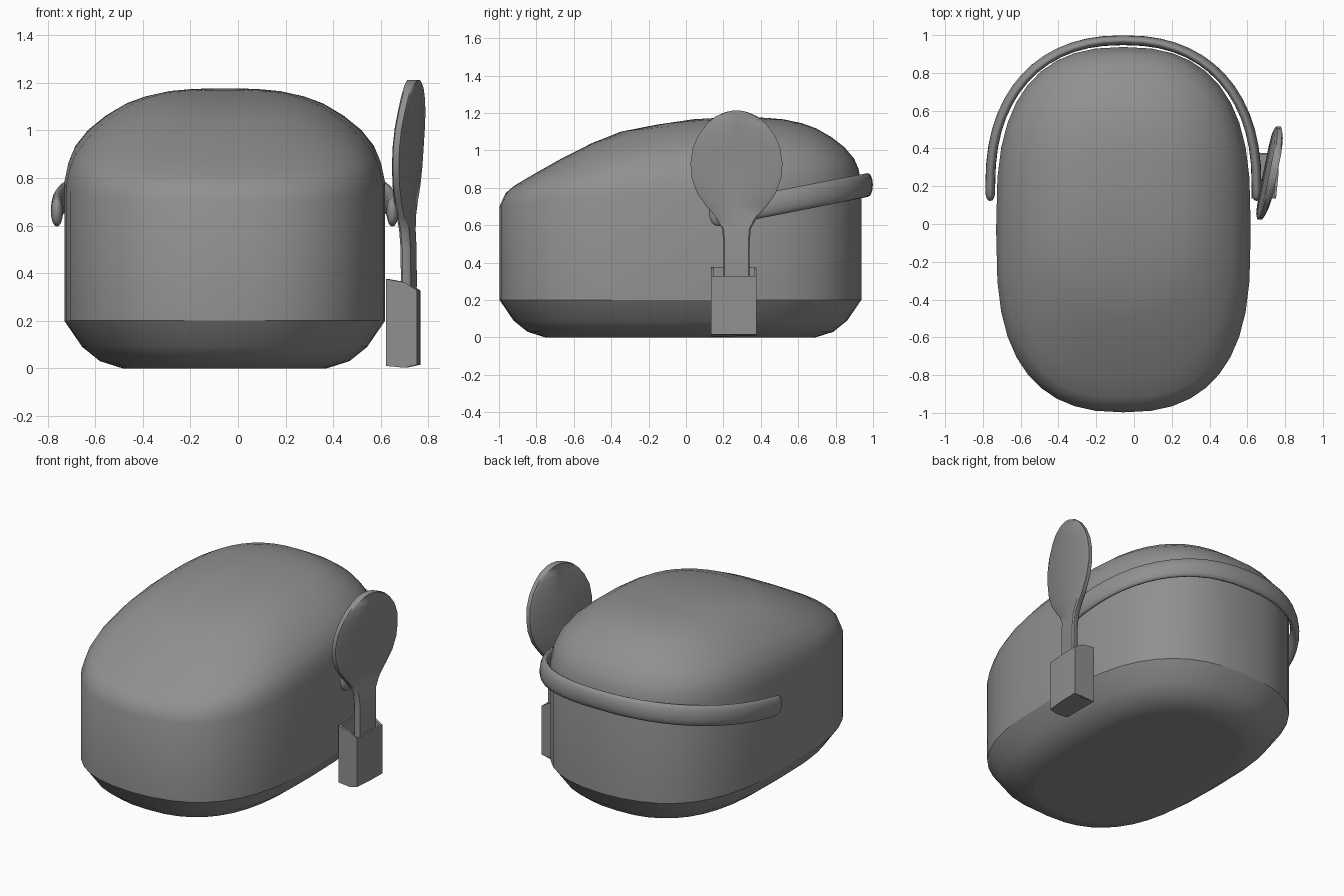
import bpy, bmesh
from math import sin, cos, pi, copysign
from mathutils import Vector

if "Cube" in bpy.data.objects:
    bpy.data.objects.remove(bpy.data.objects["Cube"])

CX, CY = -0.056, -0.03   # centre of the cooker footprint
HX, HY = 0.674, 0.967    # half sizes of the footprint

# Dark grey plastic
grey = bpy.data.materials.new("dark_grey")
grey.diffuse_color = (0.28, 0.28, 0.28, 1)
grey.use_nodes = True
grey.node_tree.nodes["Principled BSDF"].inputs["Base Color"].default_value = grey.diffuse_color


def loft(name, rings, angle=0.7):
    """Skin a list of closed rings and cap both ends."""
    bm = bmesh.new()
    loops = [[bm.verts.new(p) for p in ring] for ring in rings]
    n = len(loops[0])
    for a, b in zip(loops, loops[1:]):
        for i in range(n):
            j = (i + 1) % n
            bm.faces.new((a[i], a[j], b[j], b[i]))
    bm.faces.new(loops[0])
    bm.faces.new(loops[-1])
    bmesh.ops.recalc_face_normals(bm, faces=bm.faces)
    mesh = bpy.data.meshes.new(name)
    bm.to_mesh(mesh)
    bm.free()
    mesh.materials.append(grey)
    obj = bpy.data.objects.new(name, mesh)
    bpy.context.collection.objects.link(obj)
    bpy.ops.object.select_all(action='DESELECT')
    obj.select_set(True)
    bpy.context.view_layer.objects.active = obj
    bpy.ops.object.shade_smooth_by_angle(angle=angle)
    return obj


def power(v, e):
    return copysign(abs(v) ** e, v)


def interp(table, v):
    for (a, p), (b, q) in zip(table, table[1:]):
        if v <= b:
            return p + (q - p) * (v - a) / (b - a)
    return table[-1][1]


# Cooker body: rounded base, straight wall, domed lid with a sloping front
SEG = 40
angles = [2 * pi * i / SEG for i in range(SEG)]


def footprint(t, a, b):
    return a * power(cos(t), 2 / 2.45), b * power(sin(t), 2 / 2.95)


def rim_height(y):
    return interp([(-1.01, 0.70), (0.3, 0.81), (1, 0.84)], y)


rings = []
for inset, z in [(0.26, 0), (0.245, 0), (0.15, 0.03), (0.075, 0.09), (0, 0.2)]:
    ring = []
    for t in angles:
        x, y = footprint(t, HX - inset, HY - inset)
        ring.append((CX + x, CY + y, z))
    rings.append(ring)

# (scale, rise at sides and back, rise at front)
dome = [(1, 0, 0), (0.975, 0.2, 0.15), (0.94, 0.35, 0.23), (0.86, 0.53, 0.36),
        (0.75, 0.69, 0.53), (0.62, 0.83, 0.71), (0.5, 0.91, 0.84),
        (0.35, 0.97, 0.92), (0.2, 0.995, 0.98), (0.07, 1, 1)]
for s, side, front in dome:
    ring = []
    for t in angles:
        x, y = footprint(t, HX, HY)
        rim = rim_height(CY + y)
        w = max(0, -y / HY) ** 1.5
        rise = side * (1 - w) + front * w
        ring.append((CX + x * s, 0.3 + (CY + y - 0.3) * s,
                     rim + (1.176 - rim) * rise))
    rings.append(ring)
loft("cooker_body", rings, 0.55)

# Carrying handle: flattened oval strap swept around the back
arc = [pi * i / 28 for i in range(29)]
path = [Vector((0.705 * power(cos(t), 2 / 2.3), 0.2 + 0.773 * power(sin(t), 2 / 2.3)))
        for t in arc]
ends = [(0.705, 0.125), (0.705, 0.129), (0.705, 0.14), (0.705, 0.16)]
path = [Vector(p) for p in ends] + path + [Vector((-x, y)) for x, y in reversed(ends)]
rings = []
for i, p in enumerate(path):
    d = (path[min(i + 1, len(path) - 1)] - path[max(i - 1, 0)]).normalized()
    k = {0: 0.15, 1: 0.5, 2: 0.8, 3: 0.96}.get(min(i, len(path) - 1 - i), 1)
    zc = 0.65 + (p.y - 0.13) * 0.196
    ring = []
    for j in range(16):
        a = 2 * pi * j / 16
        u, h = 0.026 * k * cos(a), 0.063 * k * sin(a)
        ring.append((CX + p.x - d.y * u, p.y + d.x * u - 0.2 * h * abs(d.y), zc + h))
    rings.append(ring)
loft("carry_handle", rings, 1.0)

# Serving paddle: (height, half width, centre x), slightly twisted
paddle = [(0.06, 0.068, 0.705), (0.35, 0.07, 0.718), (0.5, 0.07, 0.717),
          (0.58, 0.076, 0.712), (0.64, 0.11, 0.707), (0.70, 0.16, 0.706),
          (0.77, 0.21, 0.708), (0.85, 0.239, 0.711), (0.93, 0.246, 0.715),
          (1.01, 0.235, 0.722), (1.08, 0.205, 0.73), (1.14, 0.16, 0.735),
          (1.18, 0.115, 0.738), (1.205, 0.06, 0.738), (1.212, 0.025, 0.738)]
rings = []
for z, w, xc in paddle:
    ring = []
    for v, u in [(-1, -0.6), (-0.9, -1), (0, -1), (0.9, -1), (1, -0.6),
                 (1, 0.6), (0.9, 1), (0, 1), (-0.9, 1), (-1, 0.6)]:
        y = v * w
        ring.append((xc + 0.2 * y + 0.021 * u, 0.27 + y, z))
    rings.append(ring)
loft("serving_paddle", rings)


# Paddle holder: open pocket, outer wall lower than the inner one
def pocket(inset, z_in, z_out):
    y0, y1 = 0.135 + inset, 0.377 - inset
    z_mid = (z_in + z_out) / 2 + (0.01 if z_in > 0.1 else -0.01)
    return [(0.622 + inset, y0, z_in), (0.622 + inset, y1, z_in), (0.71, y1, z_mid),
            (0.766 - inset, y1, z_out), (0.764 - inset, 0.256, z_out),
            (0.752 - inset, y0, z_out), (0.70, y0, z_mid)]


loft("paddle_holder", [pocket(0, 0.01, 0.015), pocket(0, 0.375, 0.328),
                       pocket(0.012, 0.375, 0.328), pocket(0.012, 0.03, 0.03)], 0.5)
